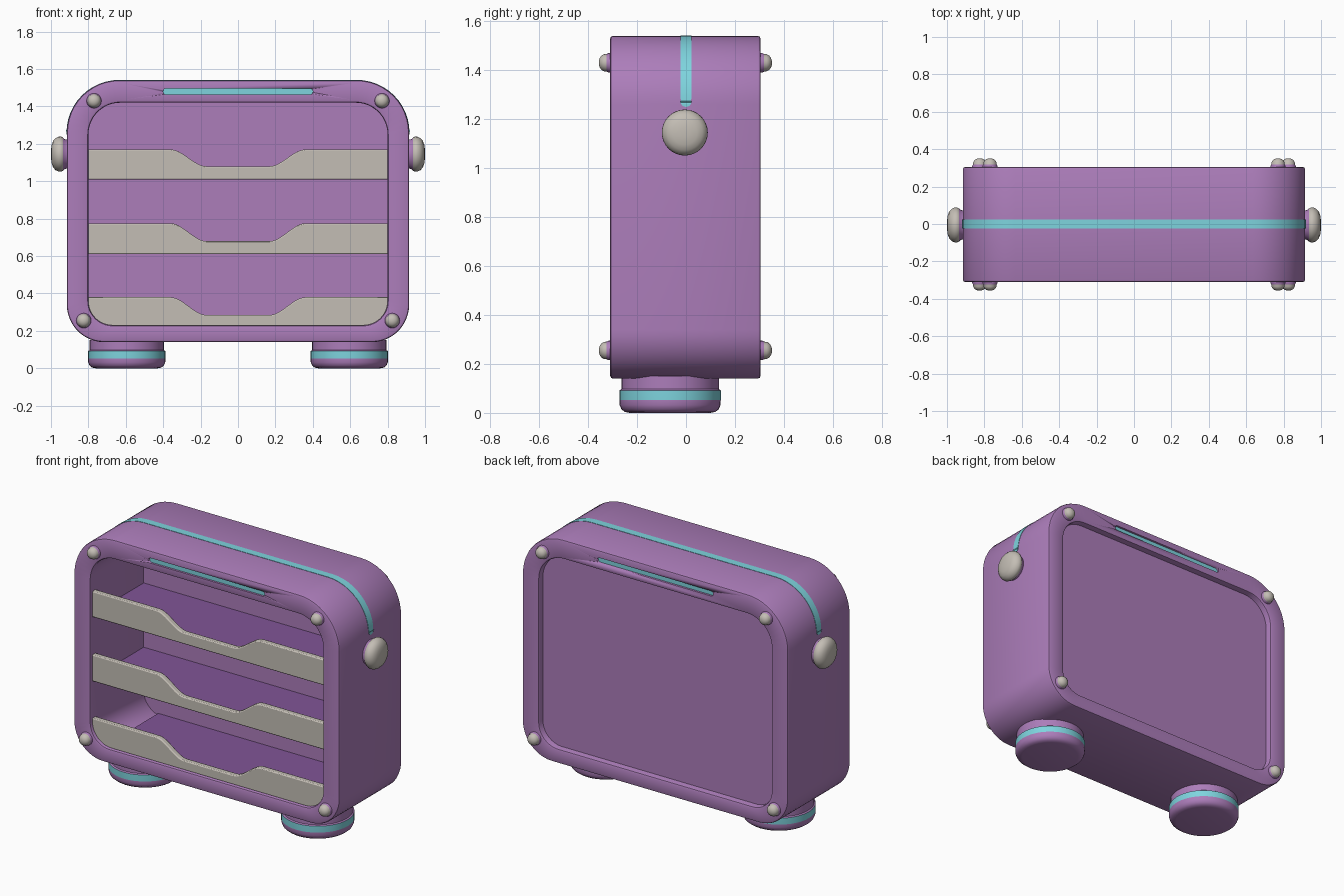
import bpy, bmesh, math
from mathutils import Matrix, Vector

if "Cube" in bpy.data.objects:
    bpy.data.objects.remove(bpy.data.objects["Cube"])


def material(name, srgb):
    m = bpy.data.materials.new(name)
    lin = [((c / 255 + 0.055) / 1.055) ** 2.4 for c in srgb]
    m.diffuse_color = (*lin, 1)
    m.use_nodes = True
    m.node_tree.nodes["Principled BSDF"].inputs["Base Color"].default_value = m.diffuse_color
    return m


PURPLE = material("purple", (172, 125, 186))
DARK = material("dark purple", (128, 84, 150))
CYAN = material("cyan", (126, 212, 222))
BEIGE = material("warm grey", (196, 190, 181))


def finish(name, bm, mats, angle=35):
    bmesh.ops.recalc_face_normals(bm, faces=bm.faces)
    me = bpy.data.meshes.new(name)
    bm.to_mesh(me)
    bm.free()
    for m in mats:
        me.materials.append(m)
    ob = bpy.data.objects.new(name, me)
    bpy.context.collection.objects.link(ob)
    bpy.ops.object.select_all(action='DESELECT')
    ob.select_set(True)
    bpy.context.view_layer.objects.active = ob
    bpy.ops.object.shade_smooth_by_angle(angle=math.radians(angle))
    return ob


def rounded(hw, z0, z1, rt, rb, d=0.0, n=12):
    """Rounded rectangle in xz, shrunk by d; starts low on the right, runs over the top."""
    pts = []
    for sx, sz, r, a0 in ((1, 1, rt, 0), (-1, 1, rt, 90), (-1, -1, rb, 180), (1, -1, rb, 270)):
        cx = sx * (hw - r)
        cz = z1 - r if sz > 0 else z0 + r
        for i in range(n + 1):
            a = math.radians(a0 + 90 * i / n)
            pts.append((cx + (r - d) * math.cos(a), cz + (r - d) * math.sin(a)))
    return pts


def bridge(bm, loops, closed_rows=False, mat=0):
    """Skin a list of vertex loops of equal length."""
    k = len(loops[0])
    for a, b in zip(loops, loops[1:] + (loops[:1] if closed_rows else [])):
        for i in range(k):
            j = (i + 1) % k
            bm.faces.new((a[i], a[j], b[j], b[i])).material_index = mat


def prism(name, pts, y0, y1, mat, bevel=0.0):
    bm = bmesh.new()
    rows = [[bm.verts.new((x, y, z)) for x, z in pts] for y in (y0, y1)]
    bridge(bm, rows)
    bm.faces.new(rows[0])
    bm.faces.new(rows[1])
    ob = finish(name, bm, [mat])
    if bevel:
        mod = ob.modifiers.new("soft edge", 'BEVEL')
        mod.width, mod.segments, mod.limit_method = bevel, 2, 'ANGLE'
        mod.angle_limit = math.radians(40)
    return ob


def lathe(name, prof, place, mats, n=32):
    """Spin (radius, height, material) points about z, then move into place."""
    bm = bmesh.new()
    rows = [[bm.verts.new((r * math.cos(2 * math.pi * i / n), r * math.sin(2 * math.pi * i / n), h))
             for i in range(n)] for r, h, _ in prof]
    for a, b, p in zip(rows, rows[1:], prof):
        bridge(bm, [a, b], mat=p[2])
    bm.faces.new(rows[0]).material_index = prof[0][2]
    bm.faces.new(rows[-1]).material_index = prof[-1][2]
    bm.transform(place)
    return finish(name, bm, mats, 40)


# Body shell: hollow rounded frame with softened rims
YF, YB = -0.31, 0.305
OUT = (0.915, 0.14, 1.54, 0.28, 0.2)
INN = (0.80, 0.23, 1.42, 0.17, 0.13)
bm = bmesh.new()
rows = []
for shape, d, y in ((OUT, .012, YF), (OUT, .0035, YF + .0035), (OUT, 0, YF + .012),
                    (OUT, 0, YB - .012), (OUT, .0035, YB - .0035), (OUT, .012, YB),
                    (INN, -.012, YB), (INN, -.0035, YB - .0035), (INN, 0, YB - .012),
                    (INN, 0, YF + .012), (INN, -.0035, YF + .0035), (INN, -.012, YF)):
    rows.append([bm.verts.new((x, y, z)) for x, z in rounded(*shape, d)])
bridge(bm, rows, closed_rows=True)
body = finish("body_shell", bm, [PURPLE])

# Slots above the openings, cut front and back, with cyan inlays
slot = rounded(0.40, 1.464, 1.496, 0.0155, 0.0155, n=6)
for side, face in (("front", YF), ("back", YB)):
    s = -1 if side == "front" else 1
    cutter = prism("slot_cutter", slot, face - s * 0.02, face + s * 0.05, PURPLE)
    cutter.hide_render = True
    mod = body.modifiers.new("slot", 'BOOLEAN')
    mod.operation, mod.object, mod.solver = 'DIFFERENCE', cutter, 'EXACT'
    bpy.context.view_layer.objects.active = body
    bpy.ops.object.modifier_apply(modifier=mod.name)
    bpy.data.objects.remove(cutter)
    prism(side + "_slot_inlay", slot, face - s * 0.03, face - s * 0.013, CYAN)

# Back panel, set slightly into the frame
prism("back_panel", rounded(*INN, -0.005), 0.215, 0.265, PURPLE)

# Shelves: dark floors with notched front plates
for i, (z0, z1, zn) in enumerate(((1.01, 1.17, 1.08), (0.61, 0.775, 0.68), (0.225, 0.38, 0.285))):
    top = []
    for k in range(13):
        t = k / 12
        top.append((0.36 - 0.19 * t, z1 - (z1 - zn) * t * t * (3 - 2 * t)))
    half = [(0.81, z0), (0.81, z1)] + top
    pts = half + [(-x, z) for x, z in reversed(half)]
    if i == 2:  # lowest plate follows the rounded bottom of the opening
        low = [p for p in rounded(*INN, -0.004) if p[1] < 0.365]
        pts = pts[1:-1] + low
    prism(f"shelf_plate_{i + 1}", pts, -0.29, -0.255, BEIGE, 0.006)
    w = 0.805 if i < 2 else 0.70
    prism(f"shelf_floor_{i + 1}", [(-w, z0), (w, z0), (w, z0 + 0.02), (-w, z0 + 0.02)],
          -0.26, 0.22, DARK)

# Cyan stripe over the top, with rounded ends above the knobs
END, HW = 1.25, 0.023
path = [(OUT[0], END + HW * (1 - math.cos(math.radians(a)))) for a in range(10, 91, 16)]
outer = rounded(*OUT)[:26]
path = path + outer + [(-x, z) for x, z in reversed(path)]
bm = bmesh.new()
rows = []
for i, (x, z) in enumerate(path):
    a, b = path[max(i - 1, 0)], path[min(i + 1, len(path) - 1)]
    t = Vector((b[0] - a[0], b[1] - a[1])).normalized()
    nx, nz = t.y, -t.x
    d = max(0.0, 1 - (z - END) / HW)
    w = HW * math.sqrt(max(0.0, 1 - d * d))
    rows.append([bm.verts.new((x + nx * o, y, z + nz * o))
                 for o, y in ((-.005, -w), (.002, -w), (.002, w), (-.005, w))])
bridge(bm, rows)
bm.faces.new(rows[0])
bm.faces.new(rows[-1])
bmesh.ops.remove_doubles(bm, verts=bm.verts, dist=1e-5)
finish("top_stripe", bm, [CYAN])

# Side knobs: purple collar and domed cap
knob = [(0.075, -0.01, 0), (0.08, 0.012, 0), (0.088, 0.02, 1), (0.094, 0.032, 1), (0.093, 0.045, 1),
        (0.086, 0.06, 1), (0.072, 0.073, 1), (0.05, 0.081, 1), (0.02, 0.085, 1)]
for s, side in ((1, "right"), (-1, "left")):
    lathe(side + "_knob", knob, Matrix.Translation((s * 0.915, -0.005, 1.145))
          @ Matrix.Rotation(s * math.pi / 2, 4, 'Y'), [PURPLE, BEIGE])

# Corner screws on both faces
screw = [(0.040, -0.01, 0), (0.040, 0.006, 0), (0.036, 0.014, 1), (0.035, 0.024, 1),
         (0.030, 0.034, 1), (0.020, 0.042, 1), (0.008, 0.046, 1)]
for side, y, rot in (("front", YF, math.pi / 2), ("back", YB, -math.pi / 2)):
    for x, z in ((0.77, 1.43), (-0.77, 1.43), (0.825, 0.255), (-0.825, 0.255)):
        lathe(side + "_screw", screw, Matrix.Translation((x, y, z))
              @ Matrix.Rotation(rot, 4, 'X'), [PURPLE, BEIGE], 20)

# Round feet with a cyan band
foot = [(0.165, 0, 0), (0.185, 0.004, 0), (0.199, 0.015, 0), (0.206, 0.032, 0), (0.207, 0.052, 1),
        (0.207, 0.092, 0), (0.199, 0.097, 0), (0.199, 0.15, 0)]
for s, side in ((1, "right"), (-1, "left")):
    lathe(side + "_foot", foot, Matrix.Translation((s * 0.595, -0.065, 0)), [PURPLE, CYAN], 40)
